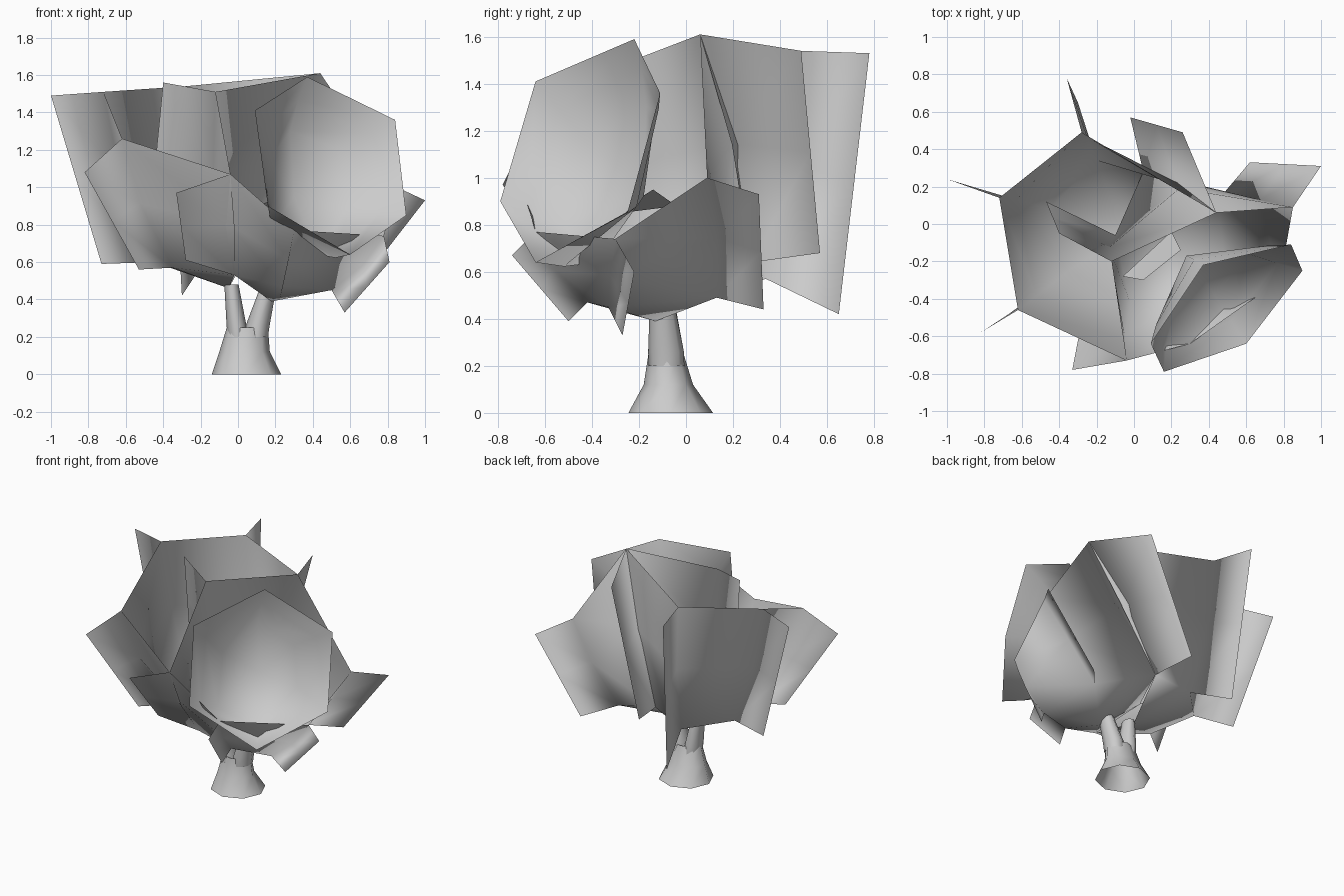
import bpy
import math
from mathutils import Vector

cube = bpy.data.objects.get("Cube")
if cube:
    bpy.data.objects.remove(cube, do_unlink=True)

grey = bpy.data.materials.new("pale_grey")
grey.use_nodes = True
grey.diffuse_color = (0.6, 0.6, 0.6, 1)
grey.node_tree.nodes["Principled BSDF"].inputs["Base Color"].default_value = grey.diffuse_color


def make_object(name, verts, faces):
    mesh = bpy.data.meshes.new(name)
    mesh.from_pydata([tuple(v) for v in verts], [], faces)
    mesh.materials.append(grey)
    for poly in mesh.polygons:
        poly.use_smooth = True
    obj = bpy.data.objects.new(name, mesh)
    bpy.context.collection.objects.link(obj)
    return obj


def leaf_shell(name, ribs, apex, bulge, closed=True):
    """Angular bowl. Each rib is (rim corner, foot) and may add the top and
    bottom of the free edge of a flap that fans out from that rib."""
    n = len(ribs)
    apex = Vector(apex)
    centre = (sum((Vector(r[0]) for r in ribs), Vector()) / n + apex) / 2
    rows = []
    for rib in ribs:
        rim, foot = Vector(rib[0]), Vector(rib[1])
        middle = (rim + foot) / 2
        rows.append((foot, middle + (middle - centre).normalized() * bulge, rim))
    verts = [apex] + [p for row in rows for p in row]
    faces = []
    for i in range(n if closed else n - 1):
        a, b = 1 + 3 * i, 1 + 3 * ((i + 1) % n)
        faces.append((0, a, b))
        for k in range(2):
            faces.append((a + k, a + k + 1, b + k + 1, b + k))
    for i, rib in enumerate(ribs):
        if len(rib) == 4:
            top, bottom = Vector(rib[2]), Vector(rib[3])
            a, b = 1 + 3 * i, len(verts)
            verts += [bottom, (top + bottom) / 2, top]
            for k in range(2):
                faces.append((a + k, a + k + 1, b + k + 1, b + k))
    return make_object(name, verts, faces)


def loft(name, rings, sides=8):
    """Smooth tube through rings of (centre, x radius, y radius)."""
    verts, faces = [], []
    for (x, y, z), rx, ry in rings:
        for i in range(sides):
            a = math.tau * i / sides
            verts.append((x + rx * math.cos(a), y + ry * math.sin(a), z))
    for k in range(len(rings) - 1):
        for i in range(sides):
            j = (i + 1) % sides
            a = k * sides
            faces.append((a + i, a + j, a + sides + j, a + sides + i))
    return make_object(name, verts, faces)


# Ribs shared by the two large shells
front_rib = ((-0.04, -0.73, 1.07), (-0.02, -0.42, 0.53))
back_rib = ((0.44, 0.06, 1.61), (0.05, 0.28, 0.64))

# Wide shell on the right
leaf_shell("right_leaf_shell", [
    front_rib,
    ((-0.62, -0.46, 1.26), (-0.35, -0.25, 0.57), (-0.82, -0.58, 1.08), (-0.53, -0.39, 0.56)),
    ((-0.72, 0.14, 1.51), (-0.45, 0.08, 0.6), (-1.0, 0.24, 1.49), (-0.73, 0.15, 0.59)),
    ((-0.28, 0.49, 1.54), (-0.2, 0.34, 0.57), (-0.36, 0.78, 1.53), (-0.3, 0.65, 0.42)),
    back_rib], (-0.05, -0.06, 0.46), 0.05, closed=False)

# Tall shell on the left
leaf_shell("left_leaf_shell", [
    ((-0.12, -0.2, 1.51), (-0.1, -0.06, 0.62), (-0.4, -0.05, 1.56), (-0.47, 0.12, 0.85)),
    back_rib + ((0.26, 0.49, 1.54), (-0.02, 0.57, 0.68)),
    ((0.85, 0.09, 1.0), (0.45, 0.13, 0.49), (1.0, 0.31, 0.93), (0.62, 0.33, 0.44)),
    ((0.78, -0.3, 0.74), (0.5, -0.33, 0.45), (0.81, -0.22, 0.6), (0.57, -0.27, 0.33)),
    ((0.3, -0.64, 0.77), (0.24, -0.42, 0.47), (0.28, -0.74, 0.67), (0.22, -0.5, 0.39)),
    front_rib + ((-0.33, -0.78, 0.97), (-0.28, -0.52, 0.61))],
    (0.18, -0.13, 0.39), 0.03)

# Front shell, nested in the left one
leaf_shell("front_leaf_shell", [
    ((0.09, -0.64, 1.41), (0.17, -0.42, 1.15)),
    ((0.37, -0.22, 1.59), (0.28, -0.17, 1.3)),
    ((0.84, -0.11, 1.36), (0.55, -0.14, 1.2)),
    ((0.9, -0.25, 0.85), (0.6, -0.18, 0.92)),
    ((0.6, -0.64, 0.64), (0.43, -0.38, 0.64)),
    ((0.16, -0.79, 0.9), (0.2, -0.52, 0.8))], (0.3, -0.18, 0.95), 0.02)

# Small leaf tucked between the shells
make_object("inner_leaf", [(0.25, -0.14, 0.95), (0.2, -0.04, 0.88), (-0.06, -0.28, 0.85), (0.05, -0.3, 0.85)],
            [(0, 1, 2, 3)])

# Flared trunk and its two branches
loft("trunk", [((0.045, -0.065, 0), 0.185, 0.18), ((0.035, -0.075, 0.12), 0.135, 0.105),
               ((0.05, -0.085, 0.25), 0.11, 0.075)])
loft("right_branch", [((0.0, -0.083, 0.2), 0.055, 0.076), ((-0.008, -0.085, 0.26), 0.053, 0.076),
                      ((-0.035, -0.1, 0.48), 0.038, 0.05)])
loft("left_branch", [((0.1, -0.083, 0.2), 0.06, 0.076), ((0.105, -0.085, 0.26), 0.064, 0.076),
                     ((0.155, -0.1, 0.44), 0.046, 0.055)])
